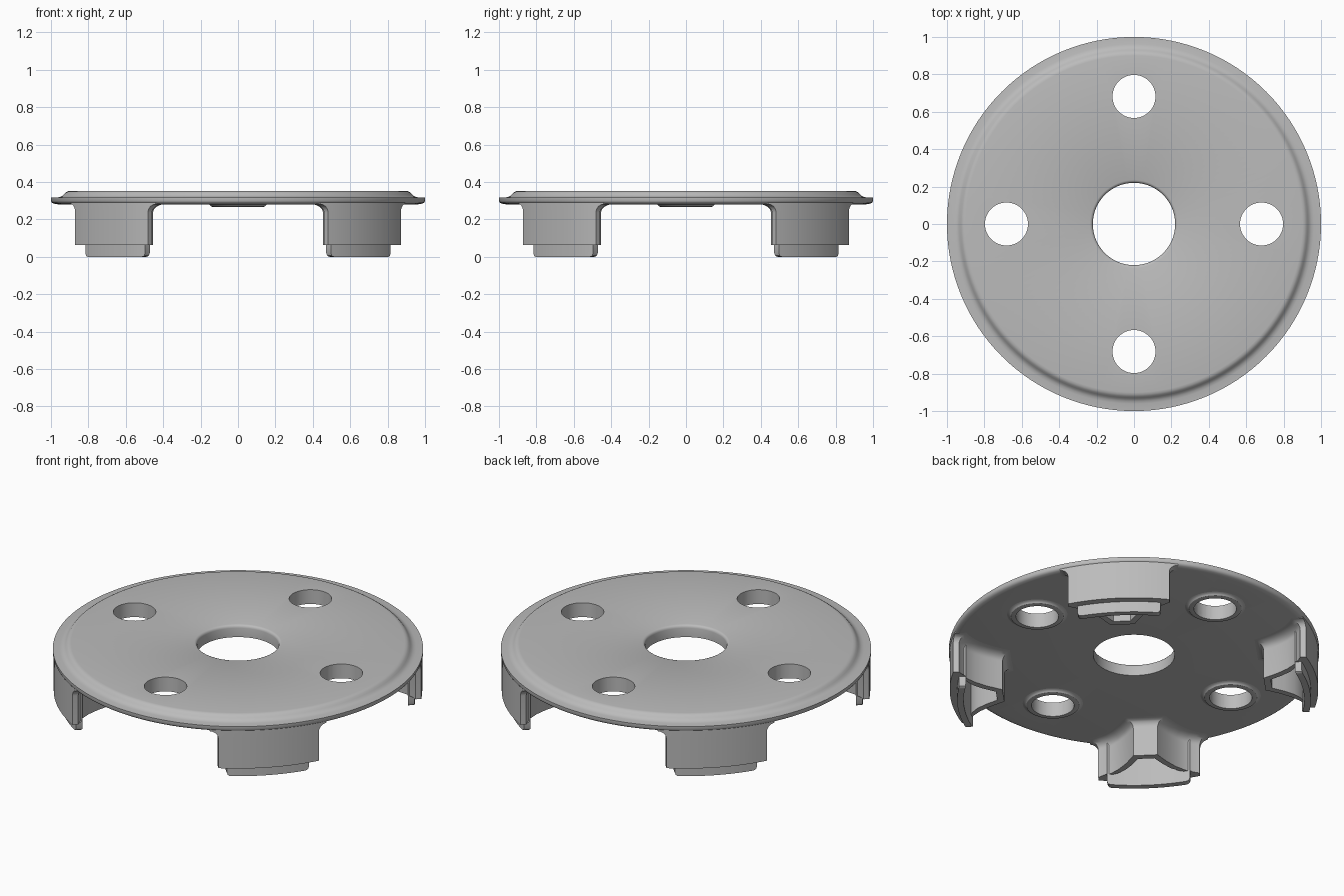
import bpy, bmesh
from math import sin, cos, pi, sqrt, radians
from mathutils import Matrix, Vector

if "Cube" in bpy.data.objects:
    bpy.data.objects.remove(bpy.data.objects["Cube"], do_unlink=True)

grey = bpy.data.materials.new("plain grey")
grey.use_nodes = True
grey.diffuse_color = (0.5, 0.5, 0.5, 1)
grey.node_tree.nodes["Principled BSDF"].inputs["Base Color"].default_value = (0.5, 0.5, 0.5, 1)


def loft(bm, rings, loop=False, caps=False):
    """Skin a list of closed rings that share one point count."""
    rows = [[bm.verts.new(p) for p in ring] for ring in rings]
    pairs = list(zip(rows, rows[1:])) + ([(rows[-1], rows[0])] if loop else [])
    n = len(rows[0])
    for a, b in pairs:
        for i in range(n):
            j = (i + 1) % n
            bm.faces.new((a[i], a[j], b[j], b[i]))
    if caps:
        bm.faces.new(rows[0])
        bm.faces.new(rows[-1])


def revolve(profile, steps, centre=(0, 0)):
    return [[(centre[0] + r * cos(2 * pi * i / steps),
              centre[1] + r * sin(2 * pi * i / steps), z) for i in range(steps)]
            for r, z in profile]


def make(name, bm):
    bmesh.ops.recalc_face_normals(bm, faces=bm.faces)
    mesh = bpy.data.meshes.new(name)
    bm.to_mesh(mesh)
    bm.free()
    mesh.materials.append(grey)
    ob = bpy.data.objects.new(name, mesh)
    bpy.context.collection.objects.link(ob)
    return ob


def activate(ob):
    bpy.ops.object.select_all(action='DESELECT')
    ob.select_set(True)
    bpy.context.view_layer.objects.active = ob


def smooth(ob):
    activate(ob)
    bpy.ops.object.shade_smooth_by_angle(angle=radians(32))


# Round plate with a raised top, thin flange and central hole
TOP, UNDER = 0.352, 0.281
plate_profile = [
    (0.22, UNDER), (0.22, 0.335), (0.222, 0.343), (0.227, 0.349), (0.235, TOP),
    (0.9, TOP), (0.912, 0.35), (0.922, 0.344), (0.93, 0.335), (0.938, 0.327),
    (0.948, 0.321), (0.962, 0.318), (1.0, 0.316), (1.0, 0.299),
    (0.996, 0.291), (0.987, 0.285), (0.965, UNDER)]
bm = bmesh.new()
loft(bm, revolve(plate_profile, 128), loop=True)
plate = make("plate", bm)

# Four bolt holes cut through the plate
HOLE, REACH = 0.115, 0.682
centres = [(REACH * cos(k * pi / 2), REACH * sin(k * pi / 2)) for k in range(4)]
bm = bmesh.new()
for c in centres:
    loft(bm, revolve([(HOLE, 0.2), (HOLE, 0.5)], 48, c), caps=True)
cutter = make("hole_cutter", bm)
cutter.hide_render = True
cut = plate.modifiers.new("holes", 'BOOLEAN')
cut.operation = 'DIFFERENCE'
cut.solver = 'EXACT'
cut.object = cutter
activate(plate)
bpy.ops.object.modifier_apply(modifier=cut.name)
bpy.data.objects.remove(cutter, do_unlink=True)
smooth(plate)

# Low collar under each bolt hole
collar = [(HOLE, 0.283), (HOLE, 0.267), (0.137, 0.267), (0.143, 0.269),
          (0.147, 0.274), (0.154, 0.279), (0.165, 0.2815)]
for k, c in enumerate(centres):
    bm = bmesh.new()
    loft(bm, revolve(collar, 48, c))
    smooth(make(f"hole_collar_{k + 1}", bm))


def outline(radius, half, flank, z, grow=0.0):
    """Outer arc closed by a mirrored flank that narrows to a flat nose."""
    half += grow
    ys = [half * (2 * i / 16 - 1) for i in range(17)]
    arc = [(sqrt(radius ** 2 - y * y), y) for y in ys]
    side = [(r - grow, y + grow) for r, y in flank]
    back = [(r, -y) for r, y in reversed(side)]
    return [Vector((x, y, z)) for x, y in arc + side + back]


# Hollow legs: outer skin flares into the plate, cavity opens downwards
HALF, FOOT, FLARE = 0.275, 0.064, 0.045
outer_flank = [(0.925, HALF), (0.91, 0.238), (0.885, 0.198), (0.845, 0.155),
               (0.79, 0.113), (0.735, 0.08), (0.708, 0.066)]
inner_flank = [(0.912, 0.225), (0.905, 0.205), (0.89, 0.165), (0.86, 0.125),
               (0.81, 0.085), (0.76, 0.055), (0.745, 0.045)]
TAB_IN, TAB_OUT, TAB_HALF = 0.92, 0.955, 0.225

for k in range(4):
    turn = Matrix.Rotation(pi / 4 + k * pi / 2, 4, 'Z')
    rings = [outline(0.995, HALF, outer_flank, 0.297, FLARE)]
    for i in range(8, -1, -1):
        t = i / 8 * pi / 2
        rings.append(outline(0.995, HALF, outer_flank,
                             UNDER - FLARE + FLARE * sin(t), FLARE * (1 - cos(t))))
    rings.append(outline(0.995, HALF, outer_flank, FOOT))
    rings.append(outline(TAB_IN, TAB_HALF, inner_flank, FOOT))
    rings.append(outline(TAB_IN, TAB_HALF, inner_flank, 0.285))
    bm = bmesh.new()
    loft(bm, rings)
    bm.transform(turn)
    smooth(make(f"leg_{k + 1}", bm))

    # Curved locating tab below the leg, with rounded lower corners
    rings = []
    for z, trim in [(0, 0.022), (0.002, 0.012), (0.007, 0.005), (0.02, 0), (FOOT + 0.002, 0)]:
        h = TAB_HALF - trim
        ys = [h * (2 * i / 16 - 1) for i in range(17)]
        rings.append([(sqrt(TAB_OUT ** 2 - y * y), y, z) for y in ys] +
                     [(sqrt(TAB_IN ** 2 - y * y), y, z) for y in reversed(ys)])
    bm = bmesh.new()
    loft(bm, rings, caps=True)
    bm.transform(turn)
    smooth(make(f"leg_tab_{k + 1}", bm))
